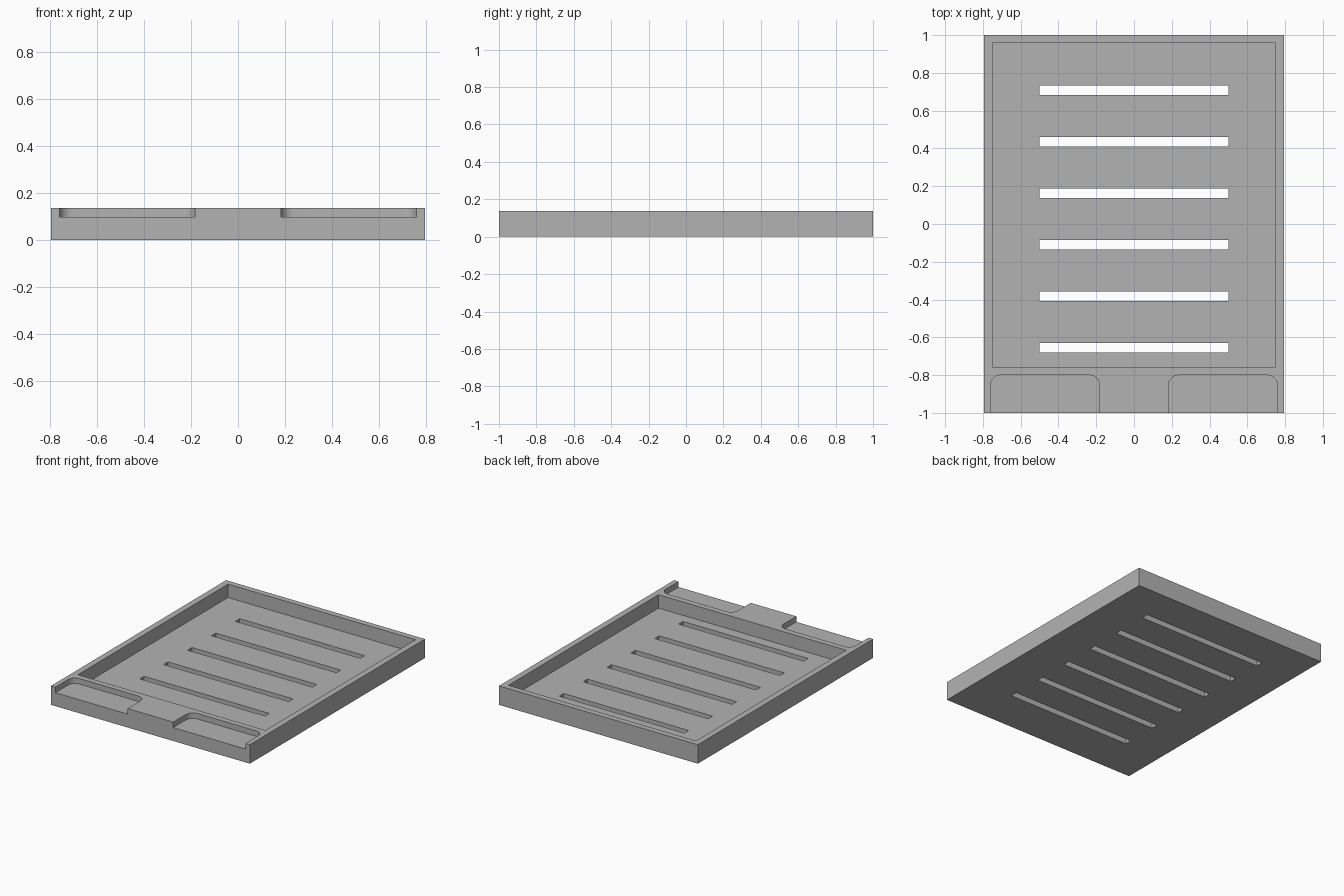
import bpy
import bmesh
from math import radians

cube = bpy.data.objects.get("Cube")
if cube:
    bpy.data.objects.remove(cube, do_unlink=True)

HALF_W, HALF_L, HEIGHT = 0.795, 1.0, 0.137
FLOOR = 0.04          # thickness of the tray floor
LEDGE = 0.097         # height of the front finger recesses

grey = bpy.data.materials.new("plain grey")
grey.use_nodes = True
colour = (0.45, 0.45, 0.45, 1)
grey.diffuse_color = colour
grey.node_tree.nodes["Principled BSDF"].inputs["Base Color"].default_value = colour


def box(name, x, y, z, round_back=0):
    """Box from (min, max) pairs; optionally rounds its upright back edges."""
    bm = bmesh.new()
    bmesh.ops.create_cube(bm, size=1)
    for v in bm.verts:
        v.co = [r[0] if c < 0 else r[1] for c, r in zip(v.co, (x, y, z))]
    if round_back:
        edges = [e for e in bm.edges
                 if all(abs(v.co.y - y[1]) < 1e-5 for v in e.verts)
                 and abs(e.verts[0].co.z - e.verts[1].co.z) > 1e-5]
        bmesh.ops.bevel(bm, geom=edges, offset=round_back, segments=8,
                        profile=0.5, affect='EDGES')
    mesh = bpy.data.meshes.new(name)
    bm.to_mesh(mesh)
    bm.free()
    mesh.materials.append(grey)
    obj = bpy.data.objects.new(name, mesh)
    bpy.context.collection.objects.link(obj)
    return obj


# Solid tray block
tray = box("slotted_tray", (-HALF_W, HALF_W), (-HALF_L, HALF_L), (0, HEIGHT))

# Main pocket
cutters = [box("pocket_cutter", (-0.75, 0.75), (-0.757, 0.957), (FLOOR, 0.3))]

# Drain slots through the floor
for i in range(6):
    y = 0.708 - i * 0.2727
    cutters.append(box("slot_cutter", (-0.5, 0.5), (y - 0.025, y + 0.025), (-0.1, 0.08)))

# Two front recesses with rounded back corners
for x in ((-0.76, -0.182), (0.182, 0.76)):
    cutters.append(box("recess_cutter", x, (-1.1, -0.8), (LEDGE, 0.3), 0.055))

# Carve the block and discard the cutters
bpy.context.view_layer.objects.active = tray
for cutter in cutters:
    cutter.hide_render = True
    cut = tray.modifiers.new("cut", 'BOOLEAN')
    cut.operation = 'DIFFERENCE'
    cut.solver = 'EXACT'
    cut.object = cutter
    bpy.ops.object.modifier_apply(modifier=cut.name)
    bpy.data.objects.remove(cutter, do_unlink=True)

bpy.ops.object.select_all(action='DESELECT')
tray.select_set(True)
bpy.ops.object.shade_smooth_by_angle(angle=radians(30))
